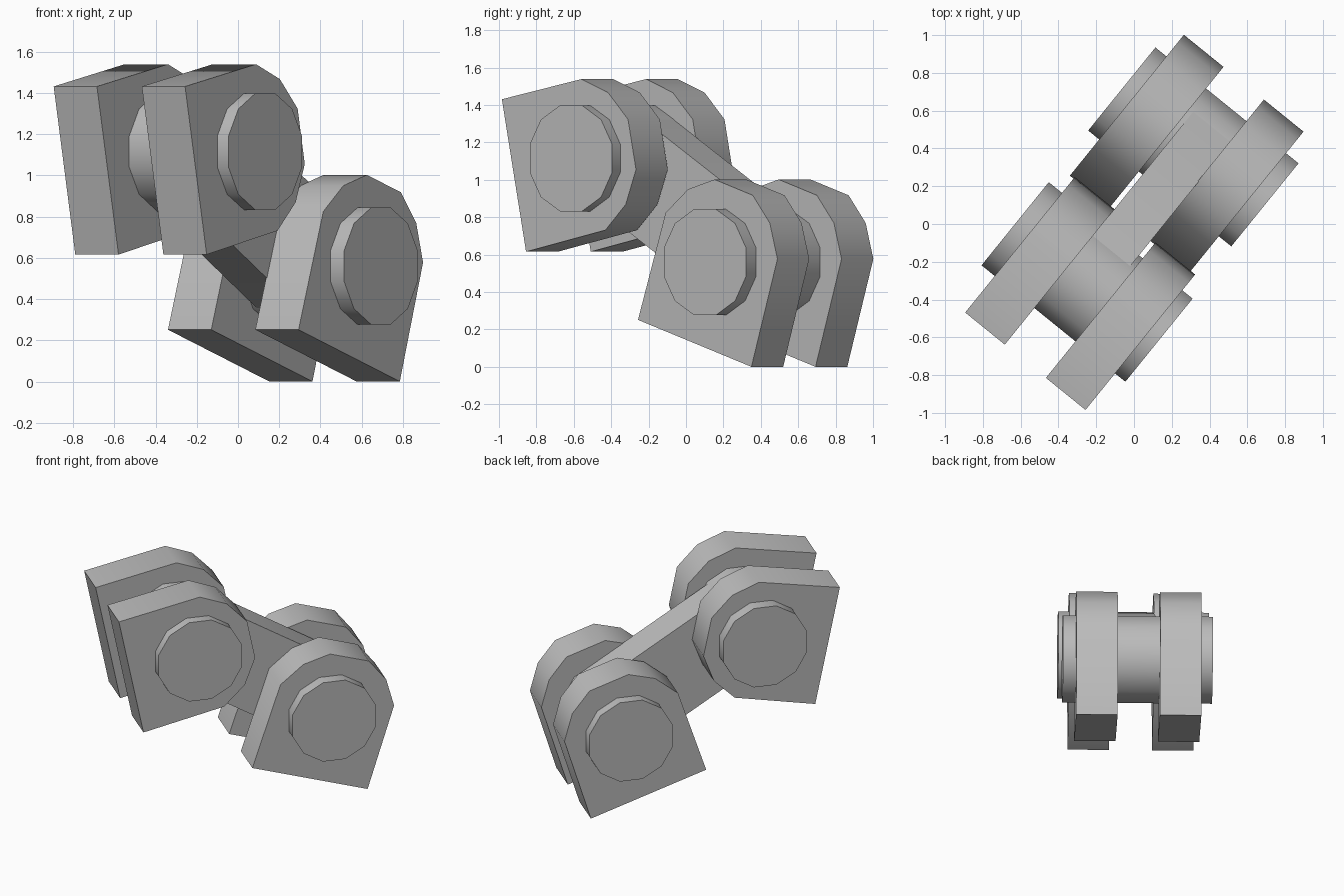
import bpy, bmesh
from math import sin, cos, pi, atan2, radians
from mathutils import Vector

if "Cube" in bpy.data.objects:
    bpy.data.objects.remove(bpy.data.objects["Cube"])

# One plain grey
grey = bpy.data.materials.new("plain grey")
grey.use_nodes = True
colour = (0.5, 0.5, 0.5, 1)
grey.diffuse_color = colour
grey.node_tree.nodes["Principled BSDF"].inputs["Base Color"].default_value = colour

# The linkage runs diagonally: length direction and pin-axis direction
ALONG = Vector((0.629, 0.777, 0))
AXIS = Vector((0.777, -0.629, 0))
UPPER = Vector((-0.395, 1.115))
LOWER = Vector((0.515, 0.56))


def slab(name, profile, near, far):
    """Extrude a (length, height) outline along the pin axis."""
    bm = bmesh.new()
    rings = []
    for a in (near, far):
        rings.append([bm.verts.new(ALONG * u + AXIS * a + Vector((0, 0, z)))
                      for u, z in profile])
    bm.faces.new(rings[0])
    bm.faces.new(rings[1])
    n = len(profile)
    for i in range(n):
        j = (i + 1) % n
        bm.faces.new((rings[0][i], rings[0][j], rings[1][j], rings[1][i]))
    bmesh.ops.recalc_face_normals(bm, faces=bm.faces)
    mesh = bpy.data.meshes.new(name)
    bm.to_mesh(mesh)
    bm.free()
    mesh.materials.append(grey)
    obj = bpy.data.objects.new(name, mesh)
    bpy.context.collection.objects.link(obj)
    bpy.ops.object.select_all(action='DESELECT')
    obj.select_set(True)
    bpy.context.view_layer.objects.active = obj
    bpy.ops.object.shade_smooth_by_angle(angle=radians(35))
    return obj


def arc(centre, radius, start, end, steps):
    return [centre + radius * Vector((cos(t), sin(t)))
            for t in (start + (end - start) * i / steps for i in range(steps + 1))]


def lug(pivot, up, half):
    """Square-based, round-topped plate outline pointing along 'up'."""
    up = Vector(up).normalized()
    side = Vector((up.y, -up.x))
    right = half + [(-v, w) for v, w in reversed(half)]
    return [pivot + side * v + up * w for v, w in right]


# Upper fork: pair of plates
upper_half = [(0.416, -0.458), (0.412, 0.1), (0.305, 0.265), (0.137, 0.371)]
upper_profile = lug(UPPER, (0.98, 0.2), upper_half)
slab("upper_plate_right", upper_profile, -0.40, -0.13)
slab("upper_plate_left", upper_profile, 0.15, 0.42)

# Lower fork: pair of plates
lower_half = [(0.41, -0.456), (0.404, 0.148), (0.295, 0.315), (0.138, 0.42)]
lower_profile = lug(LOWER, (0.306, 0.952), lower_half)
slab("lower_plate_right", lower_profile, -0.425, -0.155)
slab("lower_plate_left", lower_profile, 0.12, 0.39)

# Round-ended link bar between the pins
span = LOWER - UPPER
tilt = atan2(span.y, span.x)
link = (arc(LOWER, 0.283, tilt - pi / 2, tilt + pi / 2, 8)
        + arc(UPPER, 0.283, tilt + pi / 2, tilt + 3 * pi / 2, 8))
slab("link_bar", link, -0.13, 0.125)

# Twelve-sided pins through each fork
for name, centre, near, far in (("upper_pin", UPPER, -0.49, 0.49),
                                ("lower_pin", LOWER, -0.5, 0.475)):
    slab(name, arc(centre, 0.293, pi / 12, pi / 12 + 2 * pi, 12)[:-1], near, far)
